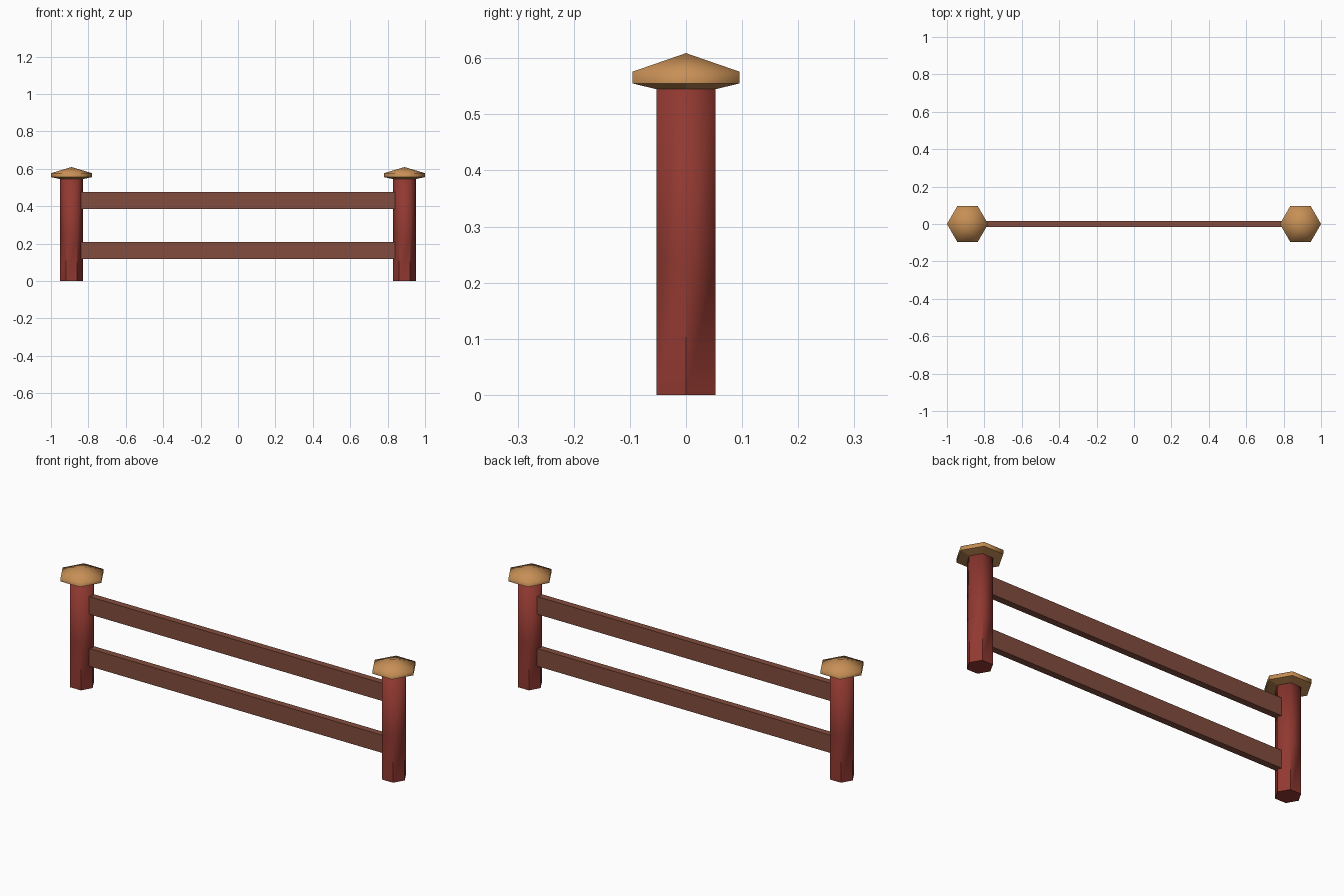
import bpy, bmesh, math

if "Cube" in bpy.data.objects:
    bpy.data.objects.remove(bpy.data.objects["Cube"])

POST_X = 0.89


def material(name, rgb):
    m = bpy.data.materials.new(name)
    m.diffuse_color = (*rgb, 1)
    m.use_nodes = True
    m.node_tree.nodes["Principled BSDF"].inputs["Base Color"].default_value = m.diffuse_color
    return m


RED = material("dark red paint", (0.28, 0.040, 0.030))
BROWN = material("brown wood", (0.225, 0.073, 0.047))
TAN = material("tan wood", (0.57, 0.275, 0.092))


def finish(name, bm, mat, x=0.0):
    bmesh.ops.recalc_face_normals(bm, faces=bm.faces)
    me = bpy.data.meshes.new(name)
    bm.to_mesh(me)
    bm.free()
    me.materials.append(mat)
    ob = bpy.data.objects.new(name, me)
    ob.location.x = x
    bpy.context.collection.objects.link(ob)
    return ob


def hex_lathe(profile):
    """Six-sided solid from (radius, z) rings; radius 0 closes to an apex."""
    bm = bmesh.new()
    rings = []
    for r, z in profile:
        if r == 0:
            rings.append([bm.verts.new((0, 0, z))] * 6)
        else:
            rings.append([bm.verts.new((r * math.cos(i * math.pi / 3),
                                        r * math.sin(i * math.pi / 3), z)) for i in range(6)])
    for a, b in zip(rings, rings[1:]):
        for i in range(6):
            j = (i + 1) % 6
            quad = [a[i], a[j], b[j], b[i]]
            bm.faces.new(list(dict.fromkeys(quad)))
    for ring in (rings[0], rings[-1]):
        if len(set(ring)) == 6:
            bm.faces.new(ring)
    for f in bm.faces:
        f.smooth = True
    return bm


def sharpen(bm, rule):
    for e in bm.edges:
        if rule(max(v.co.z for v in e.verts)):
            e.smooth = False


for side, x in (("left", -POST_X), ("right", POST_X)):
    # Post: crisp corners near the ground, softening higher up
    bm = hex_lathe([(0.061, 0), (0.061, 0.24), (0.061, 0.55)])
    sharpen(bm, lambda z: z < 0.01)
    for e in bm.edges:
        if min(v.co.z for v in e.verts) < 0.01:
            e.smooth = False
    finish(side + "_post", bm, RED, x)

    # Cap: shallow pyramid with a thin rim and tapered underside
    bm = hex_lathe([(0.062, 0.545), (0.11, 0.555), (0.11, 0.576), (0, 0.609)])
    sharpen(bm, lambda z: z < 0.56)
    finish(side + "_post_cap", bm, TAN, x)

# Rails between the posts
for name, z0, z1 in (("lower_rail", 0.117, 0.208), ("upper_rail", 0.385, 0.476)):
    bm = bmesh.new()
    bmesh.ops.create_cube(bm, size=1)
    bmesh.ops.scale(bm, vec=(1.684, 0.034, z1 - z0), verts=bm.verts)
    bmesh.ops.translate(bm, vec=(0, 0, (z0 + z1) / 2), verts=bm.verts)
    finish(name, bm, BROWN)
